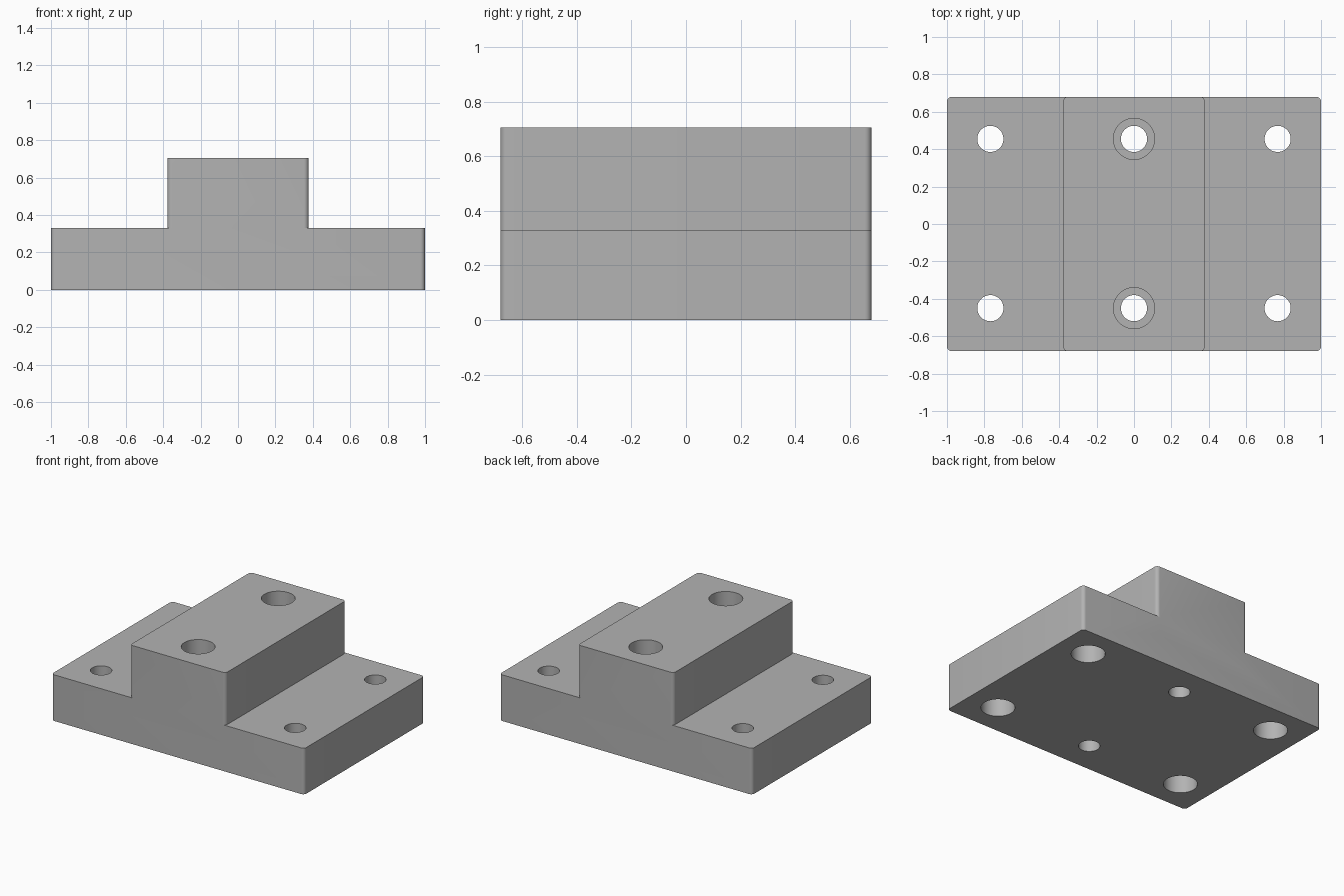
import bpy
import bmesh
from mathutils import Matrix, Vector

cube = bpy.data.objects.get("Cube")
if cube:
    bpy.data.objects.remove(cube, do_unlink=True)

# One plain grey for the whole machined part
grey = bpy.data.materials.new("machined grey")
grey.use_nodes = True
colour = (0.45, 0.45, 0.45, 1)
grey.diffuse_color = colour
grey.node_tree.nodes["Principled BSDF"].inputs["Base Color"].default_value = colour


def add_object(name, bm):
    mesh = bpy.data.meshes.new(name)
    bm.to_mesh(mesh)
    bm.free()
    mesh.materials.append(grey)
    obj = bpy.data.objects.new(name, mesh)
    bpy.context.collection.objects.link(obj)
    return obj


def rounded_box(name, low, high, radius=0.025):
    """Box with its four upright edges rounded."""
    low, high = Vector(low), Vector(high)
    bm = bmesh.new()
    bmesh.ops.create_cube(bm, size=1)
    bmesh.ops.scale(bm, vec=high - low, verts=bm.verts)
    bmesh.ops.translate(bm, vec=(low + high) / 2, verts=bm.verts)
    upright = [e for e in bm.edges
               if abs(e.verts[0].co.z - e.verts[1].co.z) > 0.01]
    bmesh.ops.bevel(bm, geom=upright, offset=radius, segments=6,
                    profile=0.5, affect='EDGES')
    return add_object(name, bm)


def cylinder(name, x, y, radius, bottom, top):
    bm = bmesh.new()
    bmesh.ops.create_cone(
        bm, cap_ends=True, segments=48, radius1=radius, radius2=radius,
        depth=top - bottom,
        matrix=Matrix.Translation((x, y, (bottom + top) / 2)))
    return add_object(name, bm)


def combine(target, tool, operation):
    """Apply a boolean and discard the tool object."""
    mod = target.modifiers.new(operation.lower(), 'BOOLEAN')
    mod.operation = operation
    mod.solver = 'EXACT'
    mod.object = tool
    bpy.context.view_layer.objects.active = target
    bpy.ops.object.modifier_apply(modifier=mod.name)
    bpy.data.objects.remove(tool, do_unlink=True)


BASE_TOP, BLOCK_TOP, DEPTH = 0.33, 0.705, 0.68
HOLE, BORE, BORE_DEPTH = 0.07, 0.11, 0.15

# Flat base with the raised centre block merged into it
body = rounded_box("mounting_block", (-1, -DEPTH, 0), (1, DEPTH, BASE_TOP))
block = rounded_box("raised_block", (-0.378, -DEPTH, 0.2),
                    (0.378, DEPTH, BLOCK_TOP))
combine(body, block, 'UNION')

# Bolt holes: flanges are counterbored from below, the block from above
for y in (-0.45, 0.455):
    for x in (-0.768, 0, 0.768):
        combine(body, cylinder("bolt_hole", x, y, HOLE, -0.1, 0.9), 'DIFFERENCE')
        if x:
            bottom, top = -0.1, BORE_DEPTH
        else:
            bottom, top = BLOCK_TOP - BORE_DEPTH, 0.9
        combine(body, cylinder("counterbore", x, y, BORE, bottom, top), 'DIFFERENCE')

# Smooth the holes and rounded corners, keep edges crisp
bpy.ops.object.select_all(action='DESELECT')
body.select_set(True)
bpy.context.view_layer.objects.active = body
bpy.ops.object.shade_smooth_by_angle(angle=0.52)
